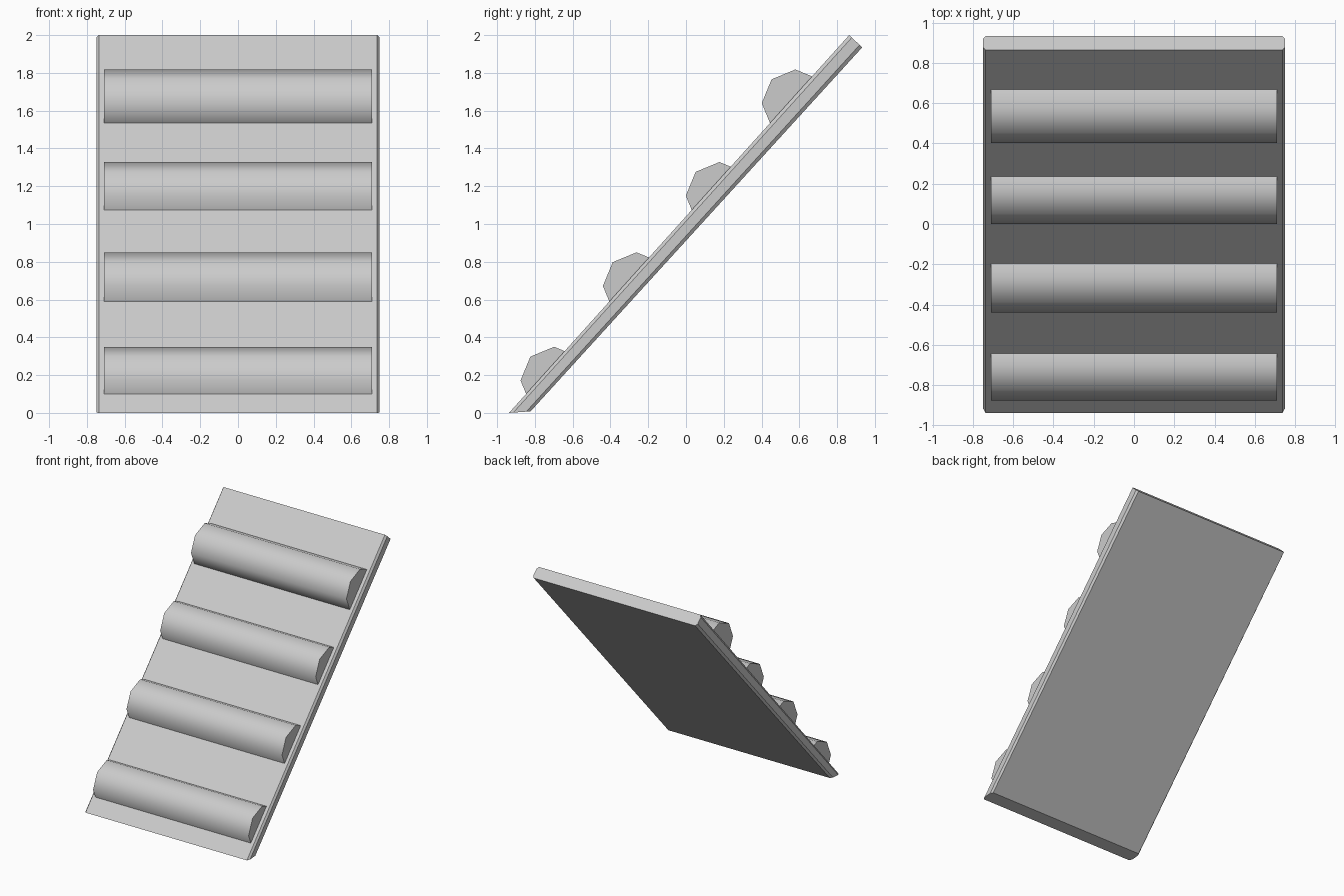
import bpy, bmesh, math
from mathutils import Vector

if "Cube" in bpy.data.objects:
    bpy.data.objects.remove(bpy.data.objects["Cube"])

HALF_W = 0.75
FRONT_LOW, FRONT_TOP = Vector((0, -0.937, 0)), Vector((0, 0.864, 2.0))
BACK_TOP, BACK_LOW = Vector((0, 0.933, 1.935)), Vector((0, -0.823, 0.008))
up = (FRONT_TOP - FRONT_LOW).normalized()
inward = Vector((0, up.z, -up.y))  # from front face into the board


def finish(bm, name):
    bmesh.ops.recalc_face_normals(bm, faces=bm.faces)
    me = bpy.data.meshes.new(name)
    bm.to_mesh(me)
    bm.free()
    ob = bpy.data.objects.new(name, me)
    bpy.context.collection.objects.link(ob)
    return ob


def section(bm, x, inset, depth):
    """Board outline at one x, with front and back pulled in for the chamfers."""
    pts = []
    for a, b in ((FRONT_LOW, BACK_LOW), (FRONT_TOP, BACK_TOP)):
        d = (b - a) * depth
        pts.append((a + d, b - d))
    loop = [pts[0][0], pts[1][0], pts[1][1], pts[0][1]]
    return [bm.verts.new((x, p.y, p.z)) for p in loop]


# Leaning board with chamfered long side edges
bm = bmesh.new()
C = 0.013
rings = [section(bm, x, 0, d) for x, d in
         ((-HALF_W, 0.2), (-HALF_W + C, 0), (HALF_W - C, 0), (HALF_W, 0.2))]
for r, s in zip(rings, rings[1:]):
    for i in range(4):
        j = (i + 1) % 4
        bm.faces.new((r[i], r[j], s[j], s[i]))
bm.faces.new(rings[0])
bm.faces.new(rings[-1])
finish(bm, "leaning_board")

# Eight-sided rungs, trimmed just inside the board
R, HALF_L = 0.178, 0.71
for n, (cy, cz) in enumerate(((-0.698, 0.172), (-0.262, 0.672),
                              (0.177, 1.15), (0.579, 1.64))):
    bm = bmesh.new()
    ends = []
    for x in (-HALF_L, HALF_L):
        ends.append([bm.verts.new((x, cy + R * math.cos(k * math.pi / 4),
                                   cz + R * math.sin(k * math.pi / 4))) for k in range(8)])
    for k in range(8):
        j = (k + 1) % 8
        bm.faces.new((ends[0][k], ends[0][j], ends[1][j], ends[1][k]))
    for e in ends:
        bm.faces.new(e)
    cut = bmesh.ops.bisect_plane(bm, geom=bm.verts[:] + bm.edges[:] + bm.faces[:],
                                 plane_co=FRONT_LOW + inward * 0.03,
                                 plane_no=inward, clear_outer=True)
    bmesh.ops.holes_fill(bm, edges=[e for e in bm.edges if e.is_boundary], sides=0)
    rung = finish(bm, f"rung_{n + 1}")
    # round sides shade smooth, flat ends stay sharp
    bpy.ops.object.select_all(action='DESELECT')
    rung.select_set(True)
    bpy.context.view_layer.objects.active = rung
    bpy.ops.object.shade_smooth_by_angle(angle=math.radians(50))
